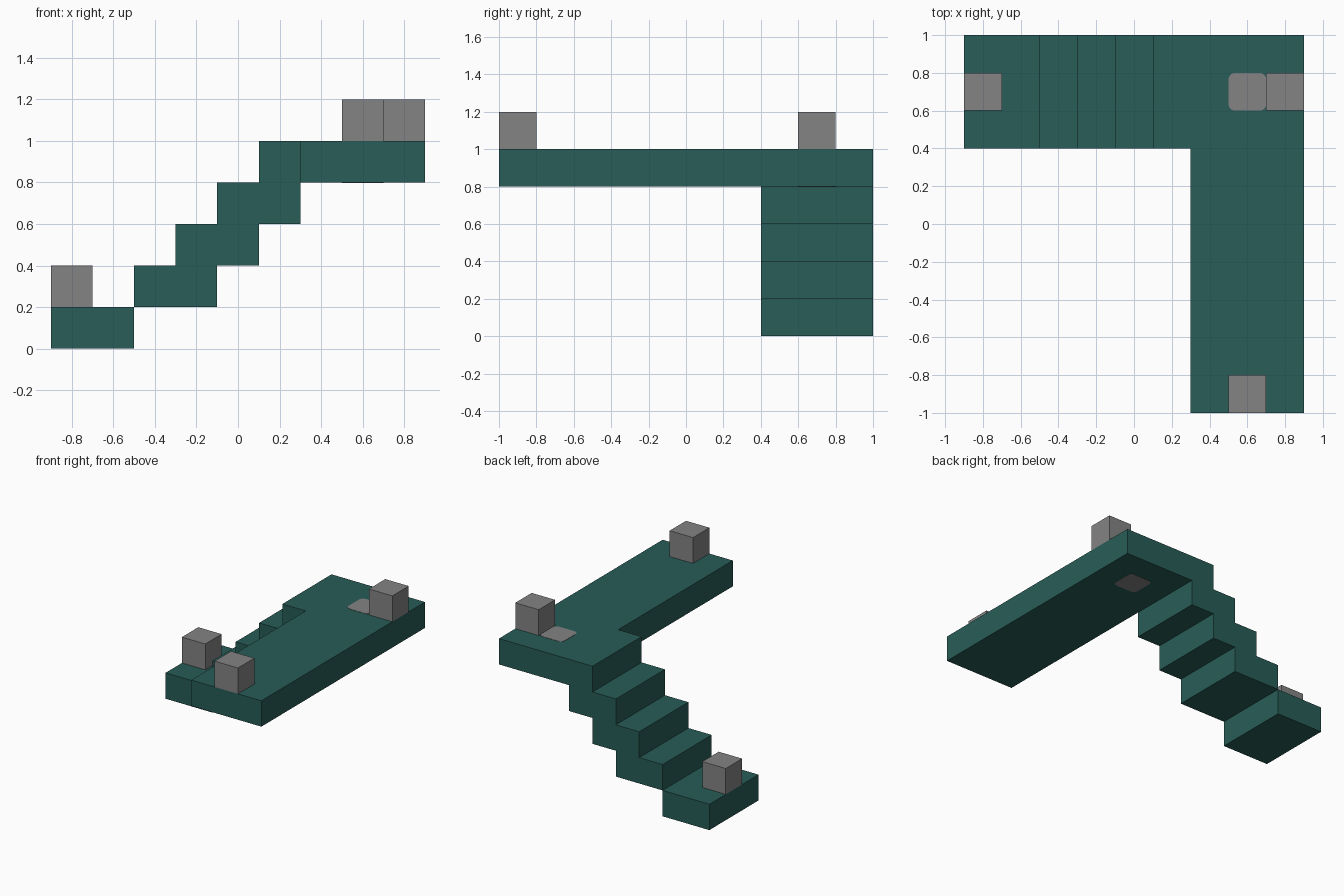
import bpy
import bmesh
from mathutils import Vector

default = bpy.data.objects.get("Cube")
if default:
    bpy.data.objects.remove(default, do_unlink=True)

U = 0.2  # height of one step and side of one block


def make_material(name, color):
    mat = bpy.data.materials.new(name)
    mat.use_nodes = True
    mat.diffuse_color = color
    mat.node_tree.nodes["Principled BSDF"].inputs["Base Color"].default_value = color
    return mat


teal = make_material("dark teal", (0.021, 0.109, 0.095, 1))
grey = make_material("mid grey", (0.23, 0.23, 0.23, 1))


def extrude_outline(name, points, direction, mat):
    """Solid made by sweeping a closed outline along a direction."""
    bm = bmesh.new()
    face = bm.faces.new([bm.verts.new(p) for p in points])
    swept = bmesh.ops.extrude_face_region(bm, geom=[face])
    moved = [g for g in swept["geom"] if isinstance(g, bmesh.types.BMVert)]
    bmesh.ops.translate(bm, verts=moved, vec=Vector(direction))
    bmesh.ops.recalc_face_normals(bm, faces=bm.faces)
    mesh = bpy.data.meshes.new(name)
    bm.to_mesh(mesh)
    bm.free()
    mesh.materials.append(mat)
    obj = bpy.data.objects.new(name, mesh)
    bpy.context.collection.objects.link(obj)
    return obj


def box(name, x, y, z, size, mat):
    """Box placed by its lowest corner."""
    w, d, h = size
    base = [(x, y, z), (x + w, y, z), (x + w, y + d, z), (x, y + d, z)]
    return extrude_outline(name, base, (0, 0, h), mat)


# Lower landing
box("lower_landing", -0.9, 0.4, 0, (2 * U, 3 * U, U), teal)

# Flight of overlapping steps, sawtooth above and below
upper, lower = [], []
for i in range(3):
    x, z = -0.5 + i * U, U * (i + 1)
    upper += [(x, 0.4, z), (x, 0.4, z + U)]
    lower += [(x + 2 * U, 0.4, z), (x + 2 * U, 0.4, z + U)]
extrude_outline("stair_flight", upper + lower[::-1], (0, 3 * U, 0), teal)

# L-shaped upper platform, including the top step
outline = [(0.3, -1), (0.9, -1), (0.9, 1), (0.1, 1), (0.1, 0.4), (0.3, 0.4)]
extrude_outline("upper_platform", [(x, y, 4 * U) for x, y in outline],
                (0, 0, U), teal)

# Marker blocks
for name, x, y, z in (("lower_block", -0.9, 0.6, U),
                      ("front_block", 0.5, -1, 5 * U),
                      ("back_block", 0.7, 0.6, 5 * U)):
    box(name, x, y, z, (U, U, U), grey)

# Rounded plug set through the platform
lip = 0.002
plug = box("floor_plug", 0.5, 0.6, 4 * U - lip, (U, U, U + 2 * lip), grey)
bm = bmesh.new()
bm.from_mesh(plug.data)
uprights = [e for e in bm.edges
            if abs(e.verts[0].co.z - e.verts[1].co.z) > U / 2]
bmesh.ops.bevel(bm, geom=uprights, offset=0.035, segments=4,
                profile=0.5, affect="EDGES")
bm.to_mesh(plug.data)
bm.free()
